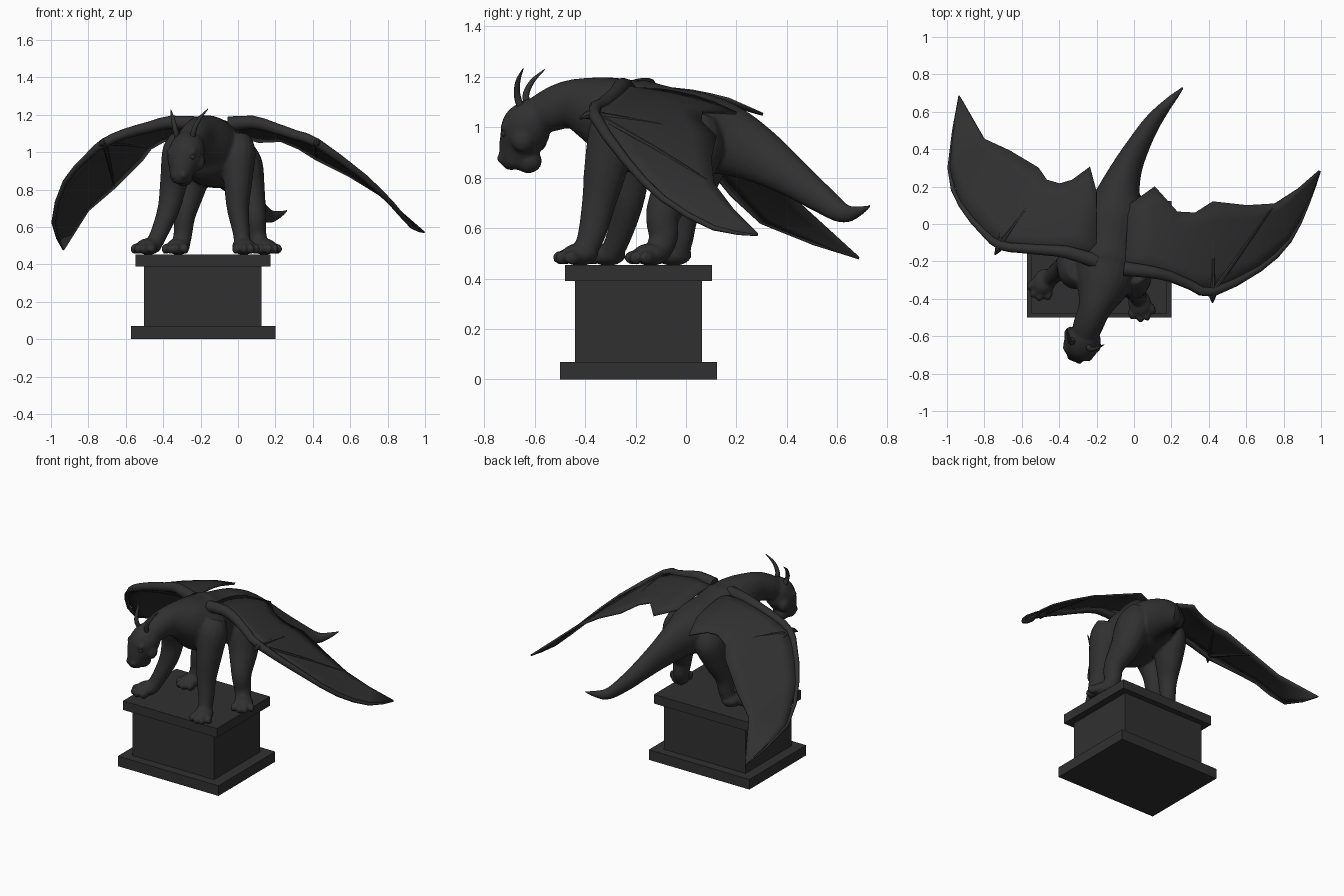
import bpy, bmesh, math
from mathutils import Vector as V, Matrix

if "Cube" in bpy.data.objects:
    bpy.data.objects.remove(bpy.data.objects["Cube"])

stone = bpy.data.materials.new("dark stone")
stone.diffuse_color = (0.03, 0.03, 0.03, 1)
stone.use_nodes = True
stone.node_tree.nodes["Principled BSDF"].inputs["Base Color"].default_value = stone.diffuse_color


def finish(bm, name, smooth=40):
    bmesh.ops.recalc_face_normals(bm, faces=bm.faces)
    me = bpy.data.meshes.new(name)
    bm.to_mesh(me)
    bm.free()
    me.materials.append(stone)
    ob = bpy.data.objects.new(name, me)
    bpy.context.collection.objects.link(ob)
    if smooth:
        bpy.context.view_layer.objects.active = ob
        bpy.ops.object.select_all(action='DESELECT')
        ob.select_set(True)
        bpy.ops.object.shade_smooth_by_angle(angle=math.radians(smooth))
    return ob


def spline(pts, steps):
    """Catmull-Rom points through tuples of any length"""
    out, n = [], len(pts)
    for i in range(n - 1):
        a, b, c, d = (pts[max(0, min(n - 1, i + k))] for k in (-1, 0, 1, 2))
        for s in range(steps):
            t = s / steps
            out.append([.5 * (2*q + (r - p)*t + (2*p - 5*q + 4*r - w)*t*t + (3*q - p - 3*r + w)*t**3)
                        for p, q, r, w in zip(a, b, c, d)])
    return out + [list(pts[-1])]


def tube(bm, pts, ref=(1, 0, 0), sides=16, steps=4):
    """Closed loft; each point is x, y, z, half width, half depth"""
    pts = spline([p if len(p) == 5 else (*p, p[3]) for p in pts], steps)
    rings = []
    for i, p in enumerate(pts):
        tan = (V(pts[min(i + 1, len(pts) - 1)][:3]) - V(pts[max(i - 1, 0)][:3])).normalized()
        side = (V(ref) - tan * tan.dot(V(ref))).normalized()
        other = tan.cross(side)
        rings.append([bm.verts.new(V(p[:3]) + side * max(p[3], .002) * math.cos(a) + other * max(p[4], .002) * math.sin(a))
                      for a in (2 * math.pi * k / sides for k in range(sides))])
    for r, s in zip(rings, rings[1:]):
        for k in range(sides):
            bm.faces.new((r[k], r[k - 1], s[k - 1], s[k]))
    bm.faces.new(rings[0])
    bm.faces.new(rings[-1][::-1])


def ball(bm, loc, size, yaw=0):
    m = Matrix.Translation(loc) @ Matrix.Rotation(yaw, 4, 'Z') @ Matrix.Diagonal((*size, 1))
    bmesh.ops.create_uvsphere(bm, u_segments=16, v_segments=10, radius=1, matrix=m)


def paw(bm, x, y, yaw):
    """Foot pad with four toes, pointing to -y turned by yaw"""
    ball(bm, (x, y, .495), (.062, .075, .045), yaw)
    rot = Matrix.Rotation(yaw, 3, 'Z')
    for i in range(4):
        k = i - 1.5
        ball(bm, V((x, y, .483)) + rot @ V((k * .036, -.075 + .013 * k * k, 0)), (.02, .036, .028), yaw - k * -.12)


# Plinth: base, block and cap
for name, x0, x1, y0, y1, z0, z1 in (
        ("plinth_base", -.573, .2, -.5, .123, 0, .07),
        ("plinth_block", -.502, .125, -.44, .063, .07, .39),
        ("plinth_cap", -.547, .174, -.48, .103, .39, .453)):
    bm = bmesh.new()
    bmesh.ops.create_cube(bm, size=1, matrix=Matrix.Translation(((x0 + x1) / 2, (y0 + y1) / 2, (z0 + z1) / 2))
                          @ Matrix.Diagonal((x1 - x0, y1 - y0, z1 - z0, 1)))
    finish(bm, name, 0)

# Body: neck, trunk and tail in one loft
bm = bmesh.new()
tube(bm, [(-.27, -.61, 1.03, .07), (-.245, -.54, 1.065, .08, .085), (-.21, -.45, 1.09, .09, .1),
          (-.17, -.33, 1.06, .145, .145), (-.15, -.22, 1.01, .185, .185), (-.13, -.08, .985, .165, .175),
          (-.1, .06, .97, .165, .165), (-.08, .17, .945, .115, .14), (-.035, .3, .88, .08, .108),
          (.025, .42, .80, .06, .078), (.09, .53, .72, .046, .058), (.16, .62, .66, .032, .04),
          (.215, .68, .665, .02, .022), (.27, .738, .692, .004)], sides=24)
# Head with snout, jaw, brows and cheeks
tube(bm, [(-.25, -.56, 1.07, .05), (-.262, -.595, 1.045, .085, .08), (-.275, -.63, 1.0, .095, .1),
          (-.29, -.65, .95, .09, .09), (-.3, -.668, .9, .068, .075), (-.308, -.677, .855, .055, .058),
          (-.31, -.677, .832, .03)], sides=20)
ball(bm, (-.29, -.625, .865), (.05, .055, .048))
for s in (-1, 1):
    side = V((.92, -.39, 0)) * s
    ball(bm, V((-.3, -.685, 1.0)) + side * .06, (.026, .028, .022))
    ball(bm, V((-.275, -.62, .95)) + side * .07, (.035, .045, .05))
    ball(bm, V((-.315, -.72, .875)) + side * .025, (.02, .02, .02))
# Legs: front right, front left, rear right, rear left
for leg in ([(.0, -.25, 1.08, .07), (.0, -.28, 1.0, .095, .1), (.0, -.315, .85, .078, .088), (.0, -.345, .7, .06, .068),
             (.018, -.375, .57, .046, .055), (.025, -.41, .49, .045)],
            [(-.29, -.24, 1.08, .07), (-.31, -.25, 1.0, .095, .1), (-.345, -.22, .83, .073, .075),
             (-.37, -.23, .7, .06, .062), (-.42, -.265, .57, .047, .05), (-.46, -.3, .49, .045)],
            [(.0, .06, 1.04, .07), (.025, .03, .94, .105, .125), (.055, -.02, .79, .09, .105), (.09, -.09, .66, .062, .07),
             (.1, -.09, .56, .052, .058), (.12, -.12, .49, .05)],
            [(-.22, .07, 1.02, .07), (-.235, .06, .92, .1, .125), (-.26, .03, .79, .082, .1), (-.285, -.01, .66, .058, .065),
             (-.295, -.02, .56, .05), (-.31, -.04, .49, .05)]):
    tube(bm, leg)
for x, y, yaw in ((.03, -.42, .25), (-.48, -.31, -.5), (.14, -.14, .5), (-.32, -.05, -.3)):
    paw(bm, x, y, yaw)
body = finish(bm, "creature_body", 180)
# Blend all the overlapping parts into one skin
rm = body.modifiers.new("blend", 'REMESH')
rm.mode = 'VOXEL'
rm.voxel_size = .009
rm.use_smooth_shade = True
sm = body.modifiers.new("soften", 'SMOOTH')
sm.factor, sm.iterations = .5, 4

# Eyes and horns
bm = bmesh.new()
for s in (-1, 1):
    ball(bm, V((-.302, -.692, .975)) + V((.92, -.39, 0)) * .062 * s, (.017, .017, .015))
finish(bm, "eyes")
bm = bmesh.new()
tube(bm, [(-.245, -.645, 1.06, .017), (-.235, -.668, 1.12, .014), (-.205, -.666, 1.18, .01), (-.16, -.645, 1.232, .002)], sides=10)
tube(bm, [(-.32, -.61, 1.06, .017), (-.335, -.635, 1.12, .014), (-.348, -.61, 1.18, .01), (-.36, -.56, 1.228, .002)], sides=10)
finish(bm, "horns")

# Wings: leading edge, trailing edge
wings = {
    "right": ([(-.05, -.24, 1.15), (.08, -.255, 1.16), (.19, -.28, 1.13), (.31, -.33, 1.09), (.42, -.365, 1.05),
               (.67, -.24, .87), (.83, -.09, .715), (.93, .11, .6), (.995, .28, .572)],
              [(-.03, .1, 1.1), (.11, .2, 1.055), (.23, .065, 1.06), (.325, .06, 1.02), (.42, .12, .96),
               (.6, .1, .87), (.755, .11, .775), (.88, .19, .67), (.99, .285, .575)]),
    "left": ([(-.2, -.2, 1.15), (-.36, -.15, 1.16), (-.47, -.14, 1.135), (-.6, -.13, 1.1), (-.715, -.115, 1.05),
              (-.8, -.05, .98), (-.925, .1, .84), (-.988, .3, .625), (-.935, .685, .48)],
             [(-.2, .17, 1.11), (-.235, .305, 1.05), (-.33, .235, 1.07), (-.395, .215, 1.06), (-.465, .235, 1.02),
              (-.51, .3, .96), (-.66, .39, .81), (-.8, .455, .69), (-.93, .68, .485)])}
for side, (lead, trail) in wings.items():
    # Slightly domed membrane
    bm = bmesh.new()
    rows = [[bm.verts.new(V(a).lerp(V(b), t / 5) + V((0, 0, .018 * math.sin(math.pi * t / 5) * (1 - i / 8))))
             for t in range(6)] for i, (a, b) in enumerate(zip(lead, trail))]
    for r, q in zip(rows, rows[1:]):
        for k in range(5):
            bm.faces.new((r[k], r[k + 1], q[k + 1], q[k]))
    mem = finish(bm, side + "_wing_membrane")
    so = mem.modifiers.new("thickness", 'SOLIDIFY')
    so.thickness, so.offset = .012, 0
    # Arm bone along the leading edge, fingers and thumb claw
    bm = bmesh.new()
    radii = (.04, .035, .03, .027, .025, .018, .014, .01, .004)
    tube(bm, [(*p, r) for p, r in zip(lead, radii)], ref=(0, 0, 1), sides=10, steps=2)
    wrist = V(lead[4])
    for j in (4, 6):
        end = V(trail[j])
        mid = wrist.lerp(end, .5) + V((0, 0, .006))
        tube(bm, [(*wrist, .014), (*mid, .01), (*end, .004)], ref=(0, 0, 1), sides=8, steps=2)
    d = V((-.1 if side == "left" else 0, -.18, -.02)).normalized()
    tube(bm, [(*wrist, .022), (*(wrist + d * .03), .016), (*(wrist + d * .058 + V((0, 0, -.012))), .002)],
         ref=(0, 0, 1), sides=8, steps=2)
    finish(bm, side + "_wing_bones")
